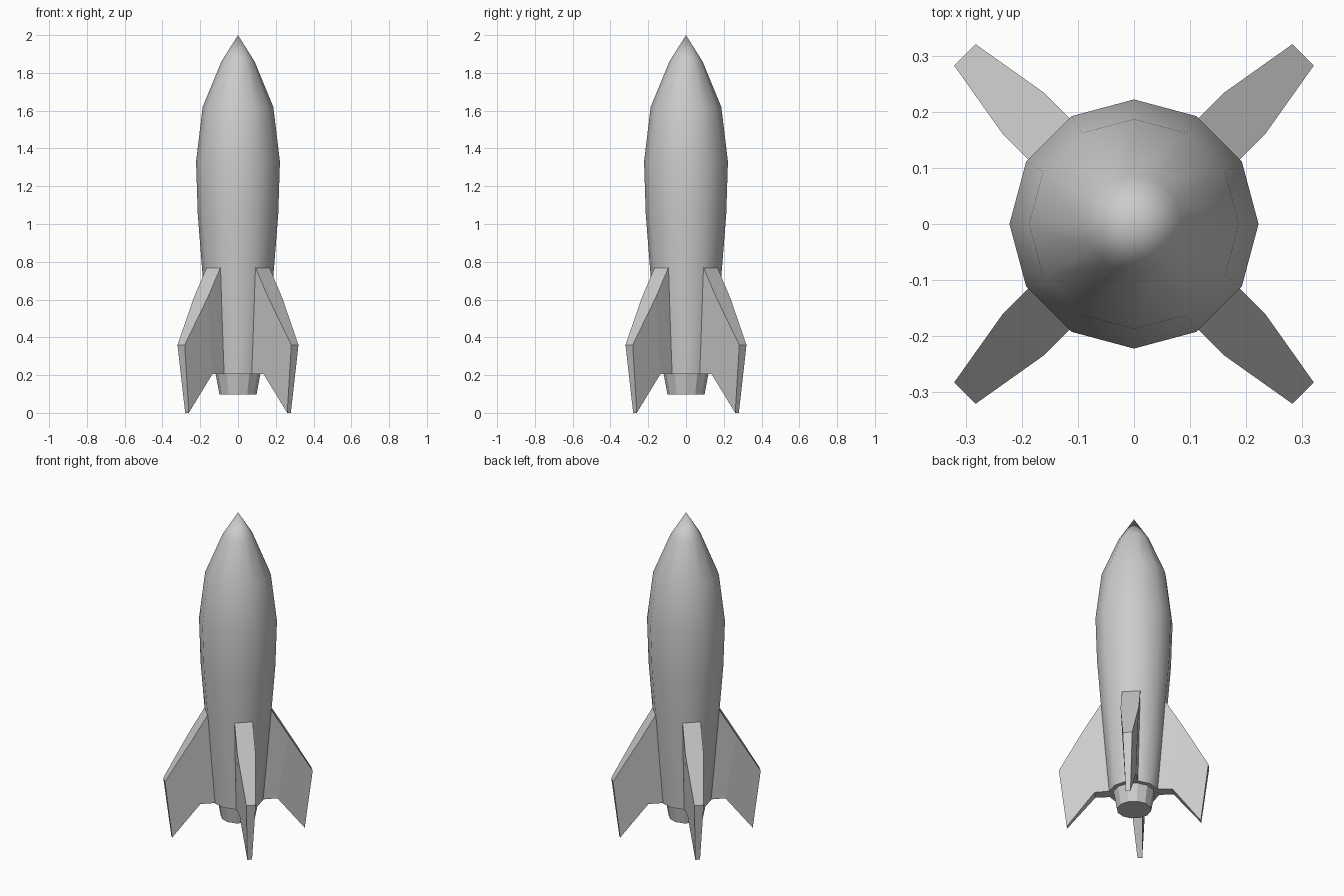
import bpy, bmesh, math
from math import sin, cos, pi

cube = bpy.data.objects.get("Cube")
if cube:
    bpy.data.objects.remove(cube, do_unlink=True)

SIDES = 12

# Single grey paint
grey = bpy.data.materials.new("light grey")
grey.use_nodes = True
colour = (0.6, 0.6, 0.6, 1)
grey.diffuse_color = colour
grey.node_tree.nodes["Principled BSDF"].inputs["Base Color"].default_value = colour


def add_object(name, bm):
    bmesh.ops.recalc_face_normals(bm, faces=bm.faces)
    mesh = bpy.data.meshes.new(name)
    bm.to_mesh(mesh)
    bm.free()
    mesh.materials.append(grey)
    obj = bpy.data.objects.new(name, mesh)
    bpy.context.collection.objects.link(obj)
    return obj


def turned(name, profile, close_top):
    """Closed shape turned around z from (radius, height) rings, lowest first."""
    bm = bmesh.new()
    rings = []
    for r, z in profile:
        if r == 0:
            rings.append([bm.verts.new((0, 0, z))] * SIDES)
        else:
            rings.append([bm.verts.new((r * cos(2 * pi * i / SIDES),
                                        r * sin(2 * pi * i / SIDES), z))
                          for i in range(SIDES)])
    for low, high in zip(rings, rings[1:]):
        for i in range(SIDES):
            j = (i + 1) % SIDES
            corners = [low[i], low[j], high[j], high[i]]
            bm.faces.new(list(dict.fromkeys(corners)))
    bm.faces.new(rings[0])
    if close_top:
        bm.faces.new(rings[-1])
    return add_object(name, bm)


# Smooth hull with a pointed nose
hull = turned("hull", [(0.143, 0.205), (0.19, 0.76), (0.213, 1.05), (0.222, 1.33),
                       (0.187, 1.62), (0.088, 1.86), (0, 2)], False)
bpy.ops.object.select_all(action='DESELECT')
hull.select_set(True)
bpy.context.view_layer.objects.active = hull
bpy.ops.object.shade_smooth_by_angle(angle=math.radians(50))

# Faceted engine nozzle
turned("nozzle", [(0.098, 0.097), (0.119, 0.21)], True)

# Fin outline: (distance from axis, height, half thickness)
FIN = [(0.16, 0.77, 0.052), (0.183, 0.77, 0.052), (0.279, 0.61, 0.052),
       (0.426, 0.36, 0.027), (0.382, 0, 0.0135), (0.222, 0.205, 0.03),
       (0.125, 0.207, 0.035)]


def fin(name, angle):
    bm = bmesh.new()
    c, s = cos(angle), sin(angle)
    sides = [[bm.verts.new((r * c - side * t * s, r * s + side * t * c, z))
              for r, z, t in FIN] for side in (-1, 1)]
    for v in sides:
        bm.faces.new([v[0], v[1], v[2], v[5], v[6]])   # root panel
        bm.faces.new(v[2:6])                           # swept panel
    a, b = sides
    for i in range(len(FIN)):
        j = (i + 1) % len(FIN)
        bm.faces.new([a[i], a[j], b[j], b[i]])
    add_object(name, bm)


for k, name in enumerate(("back_left_fin", "back_right_fin",
                          "front_right_fin", "front_left_fin")):
    fin(name, pi / 4 + k * pi / 2)
